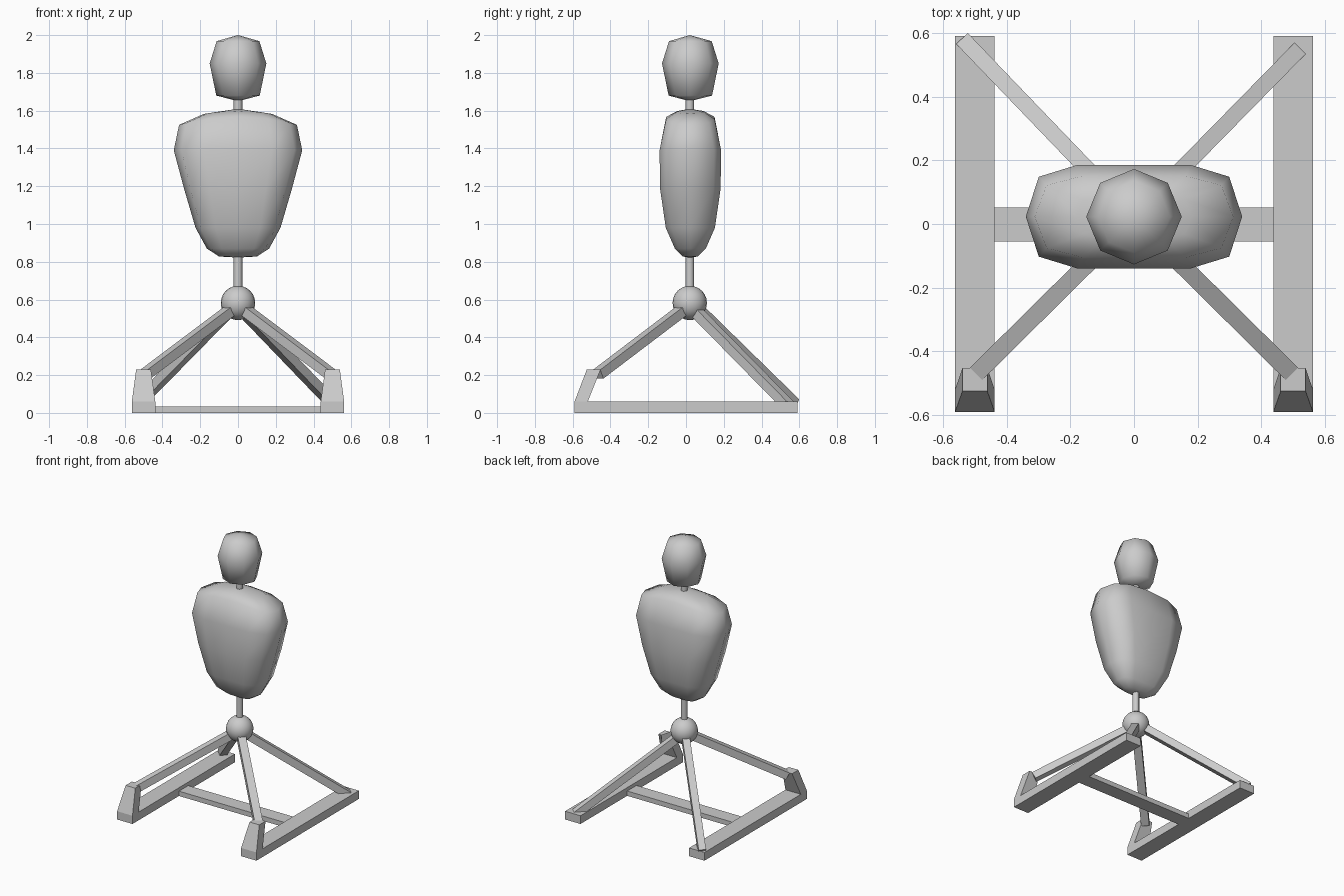
import bpy, bmesh, math
from mathutils import Vector

if "Cube" in bpy.data.objects:
    bpy.data.objects.remove(bpy.data.objects["Cube"])

CY = 0.02  # y centre of the dummy


def make(name, verts, faces, smooth=False):
    me = bpy.data.meshes.new(name)
    me.from_pydata(verts, [], faces)
    bm = bmesh.new()
    bm.from_mesh(me)
    bmesh.ops.recalc_face_normals(bm, faces=bm.faces)
    bm.to_mesh(me)
    bm.free()
    for p in me.polygons:
        p.use_smooth = smooth
    ob = bpy.data.objects.new(name, me)
    bpy.context.collection.objects.link(ob)
    return ob


def loft(name, rings, bottom=None, top=None, smooth=False):
    """Join rings of equal point count; ends close on a centre point or a flat cap."""
    n = len(rings[0])
    verts = [v for r in rings for v in r]
    faces = []
    for k in range(len(rings) - 1):
        for i in range(n):
            j = (i + 1) % n
            faces.append((k*n + i, k*n + j, (k+1)*n + j, (k+1)*n + i))
    for base, tip in ((0, bottom), ((len(rings) - 1)*n, top)):
        if tip is None:
            faces.append(tuple(range(base, base + n)))
        else:
            verts.append(tip)
            t = len(verts) - 1
            faces += [(base + i, base + (i + 1) % n, t) for i in range(n)]
    return make(name, verts, faces, smooth)


def rect(x0, x1, y0, y1, z):
    return [(x0, y0, z), (x1, y0, z), (x1, y1, z), (x0, y1, z)]


def box(name, x0, x1, y0, y1, z0, z1):
    return loft(name, [rect(x0, x1, y0, y1, z0), rect(x0, x1, y0, y1, z1)])


def beam(name, a, b, width, depth):
    """Square bar from a to b, its width kept level."""
    a, b = Vector(a), Vector(b)
    d = (b - a).normalized()
    side = d.cross(Vector((0, 0, 1))).normalized() * width / 2
    up = side.cross(d).normalized() * depth / 2
    ring = [side + up, side - up, -side - up, -side + up]
    return loft(name, [[tuple(p + o) for o in ring] for p in (a, b)])


# base frame: side rails, tapered front blocks, cross bar
for s, label in ((-1, "left"), (1, "right")):
    c = s * 0.5
    box(label + "_rail", c - 0.062, c + 0.062, -0.59, 0.59, 0, 0.06)
    loft(label + "_front_block", [rect(c - 0.062, c + 0.062, -0.59, -0.52, 0.06),
                                  rect(c - 0.039, c + 0.039, -0.525, -0.452, 0.23)])
    beam(label + "_front_leg", (0, CY, 0.573), (s * 0.49, -0.465, 0.205), 0.055, 0.052)
box("cross_bar", -0.44, 0.44, -0.055, 0.052, 0, 0.035)

# rear legs, seated slightly differently on each side
beam("left_rear_leg", (0, CY, 0.59), (-0.53, 0.572, 0.05), 0.05, 0.052)
beam("right_rear_leg", (0, CY, 0.57), (0.515, 0.545, 0.035), 0.05, 0.052)

# ball joint and pole
bpy.ops.mesh.primitive_uv_sphere_add(segments=20, ring_count=12, radius=0.091,
                                     location=(0, CY, 0.582))
bpy.context.object.name = "ball_joint"
bpy.ops.object.shade_smooth()
bpy.ops.mesh.primitive_cylinder_add(vertices=12, radius=0.023, depth=1.1,
                                    location=(0, CY, 1.15))
bpy.context.object.name = "pole"
bpy.ops.object.shade_smooth_by_angle(angle=math.radians(40))

# torso: rounded-box section lofted upward; drop lowers the shoulder ends
q = [(1, 0), (0.88, 0.77), (0.52, 1), (0, 1), (-0.52, 1), (-0.88, 0.77)]
section = q + [(-x, -y) for x, y in q]
levels = [(0.828, 0.10, 0.04, 0), (0.87, 0.165, 0.082, 0), (0.98, 0.225, 0.13, 0),
          (1.185, 0.285, 0.16, 0), (1.39, 0.34, 0.163, 0),
          (1.567, 0.312, 0.128, 0.042), (1.598, 0.18, 0.07, 0.015)]
loft("torso", [[(x * hx, CY + 0.003 + y * hy, z - drop * x * x) for x, y in section]
               for z, hx, hy, drop in levels],
     (0, CY, 0.822), (0, CY, 1.61), True)

# head: eight-sided rounded block
oct8 = [(math.cos(i * math.pi / 4), math.sin(i * math.pi / 4)) for i in range(8)]
loft("head", [[(x * r, CY + 0.003 + y * r, z) for x, y in oct8]
              for z, r in ((1.68, 0.115), (1.85, 0.15), (1.968, 0.113))],
     (0, CY, 1.65), (0, CY, 2.0), True)
